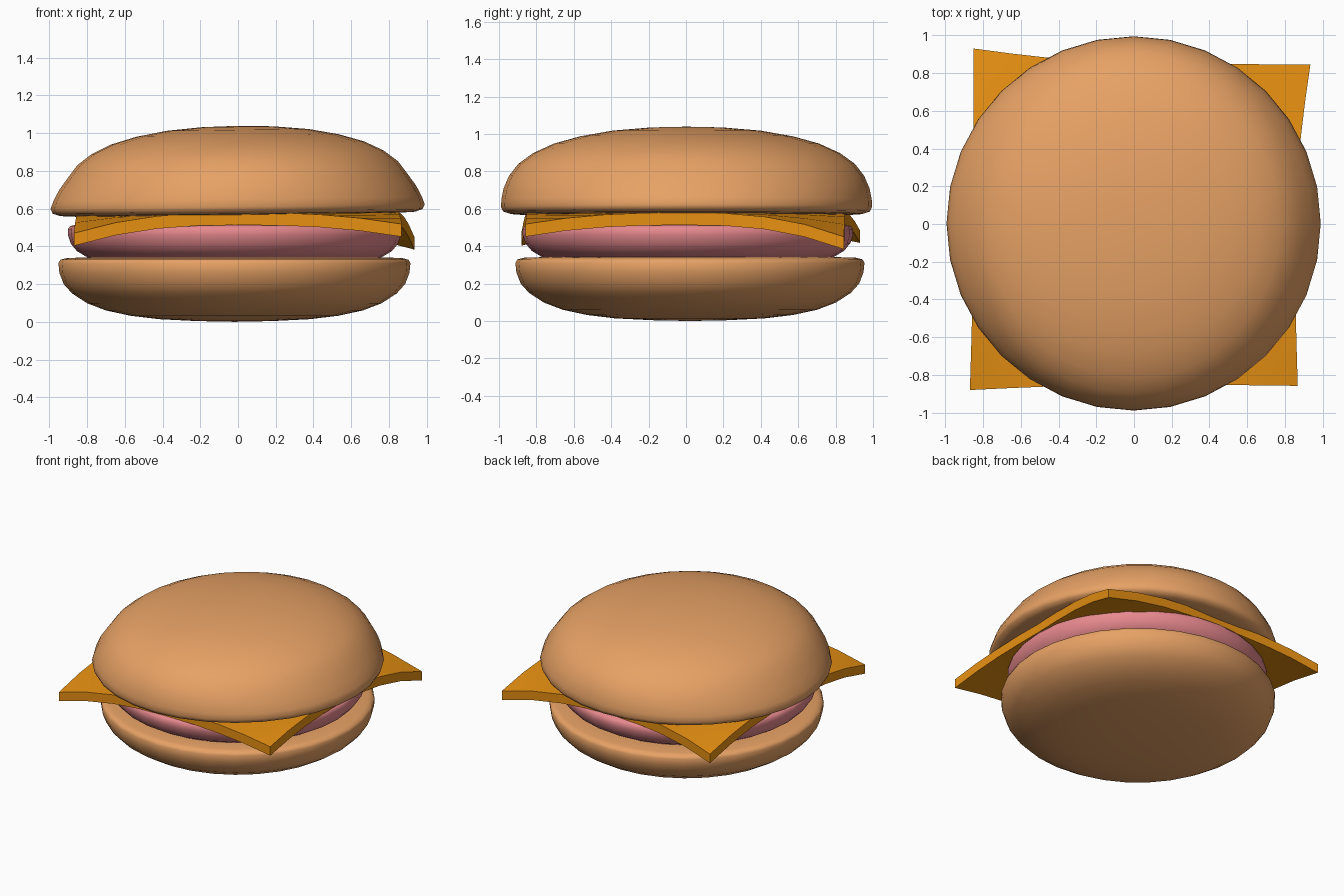
import bpy, bmesh, math
from mathutils import Vector

old = bpy.data.objects.get("Cube")
if old:
    bpy.data.objects.remove(old, do_unlink=True)


def material(name, color):
    m = bpy.data.materials.new(name)
    m.use_nodes = True
    m.diffuse_color = color
    m.node_tree.nodes["Principled BSDF"].inputs["Base Color"].default_value = color
    return m


def finish(name, bm, mat, angle):
    bmesh.ops.recalc_face_normals(bm, faces=bm.faces)
    mesh = bpy.data.meshes.new(name)
    bm.to_mesh(mesh)
    bm.free()
    mesh.materials.append(mat)
    ob = bpy.data.objects.new(name, mesh)
    bpy.context.collection.objects.link(ob)
    bpy.ops.object.select_all(action='DESELECT')
    ob.select_set(True)
    bpy.context.view_layer.objects.active = ob
    bpy.ops.object.shade_smooth_by_angle(angle=math.radians(angle))
    return ob


def lathe(name, profile, mat, center, steps=32):
    """Revolve a (radius, height) profile that starts and ends on the axis."""
    bm = bmesh.new()
    verts = [bm.verts.new((r, 0, z)) for r, z in profile]
    edges = [bm.edges.new(pair) for pair in zip(verts, verts[1:])]
    bmesh.ops.spin(bm, geom=verts + edges, cent=(0, 0, 0), axis=(0, 0, 1),
                   angle=2 * math.pi, steps=steps)
    bmesh.ops.remove_doubles(bm, verts=bm.verts, dist=0.0005)
    ob = finish(name, bm, mat, 60)
    ob.location = (*center, 0)
    return ob


bread = material("toasted_bread", (0.8, 0.36, 0.13, 1))
meat = material("pink_meat", (0.8, 0.25, 0.27, 1))
cheese_mat = material("orange_cheese", (0.8, 0.28, 0.006, 1))

# Bottom bun: rounded underside, tight upper rim
lathe("bottom_bun", [(0, 0), (0.2, 0.004), (0.4, 0.014), (0.55, 0.032), (0.68, 0.06),
                     (0.78, 0.098), (0.86, 0.15), (0.905, 0.2), (0.928, 0.26),
                     (0.933, 0.31), (0.923, 0.329), (0.89, 0.338), (0.8, 0.341),
                     (0, 0.342)], bread, (-0.019, 0.021))

# Patty: narrows toward the bottom
lathe("patty", [(0, 0.325), (0.7, 0.325), (0.78, 0.342), (0.835, 0.375), (0.868, 0.415),
                (0.883, 0.46), (0.883, 0.492), (0.87, 0.508), (0.84, 0.515),
                (0, 0.517)], meat, (-0.019, 0.01))

# Top bun: dome, slightly narrower across x at mid height, gently tilted
top = lathe("top_bun", [(0, 0.567), (0.85, 0.567), (0.94, 0.572), (0.98, 0.585), (0.992, 0.61),
                        (0.99, 0.65), (0.978, 0.71), (0.95, 0.775), (0.9, 0.84),
                        (0.82, 0.898), (0.71, 0.948), (0.57, 0.987), (0.4, 1.017),
                        (0.2, 1.034), (0, 1.039)], bread, (-0.002, 0.003))
for v in top.data.vertices:
    v.co.x *= 1 - 0.055 * min(1, max(0, (v.co.z - 0.61) / 0.17))
    v.co.z += 0.0125 * v.co.x

# Cheese slice: a thin sheet whose four corners droop by different amounts
corners = {(-1, -1): Vector((-0.87, -0.88, 0.11)), (1, -1): Vector((0.868, -0.858, 0.062)),
           (1, 1): Vector((0.935, 0.845, 0.13)), (-1, 1): Vector((-0.85, 0.93, 0.095))}
half, thick, level = 0.85, 0.067, 0.58
bm = bmesh.new()
bmesh.ops.create_grid(bm, x_segments=8, y_segments=8, size=1)
for v in bm.verts:
    u, w = v.co.x, v.co.y
    c = corners[(1 if u > 0 else -1, 1 if w > 0 else -1)]
    bend = (abs(u) * abs(w)) ** 2.5
    pull = (abs(u) * abs(w)) ** 1.5
    v.co = (u * (half + (abs(c.x) - half) * pull),
            w * (half + (abs(c.y) - half) * pull),
            level - c.z * bend)
lower = bmesh.ops.extrude_face_region(bm, geom=bm.faces[:])
bmesh.ops.translate(bm, vec=(0, 0, -thick),
                    verts=[g for g in lower["geom"] if isinstance(g, bmesh.types.BMVert)])
finish("cheese_slice", bm, cheese_mat, 30)
